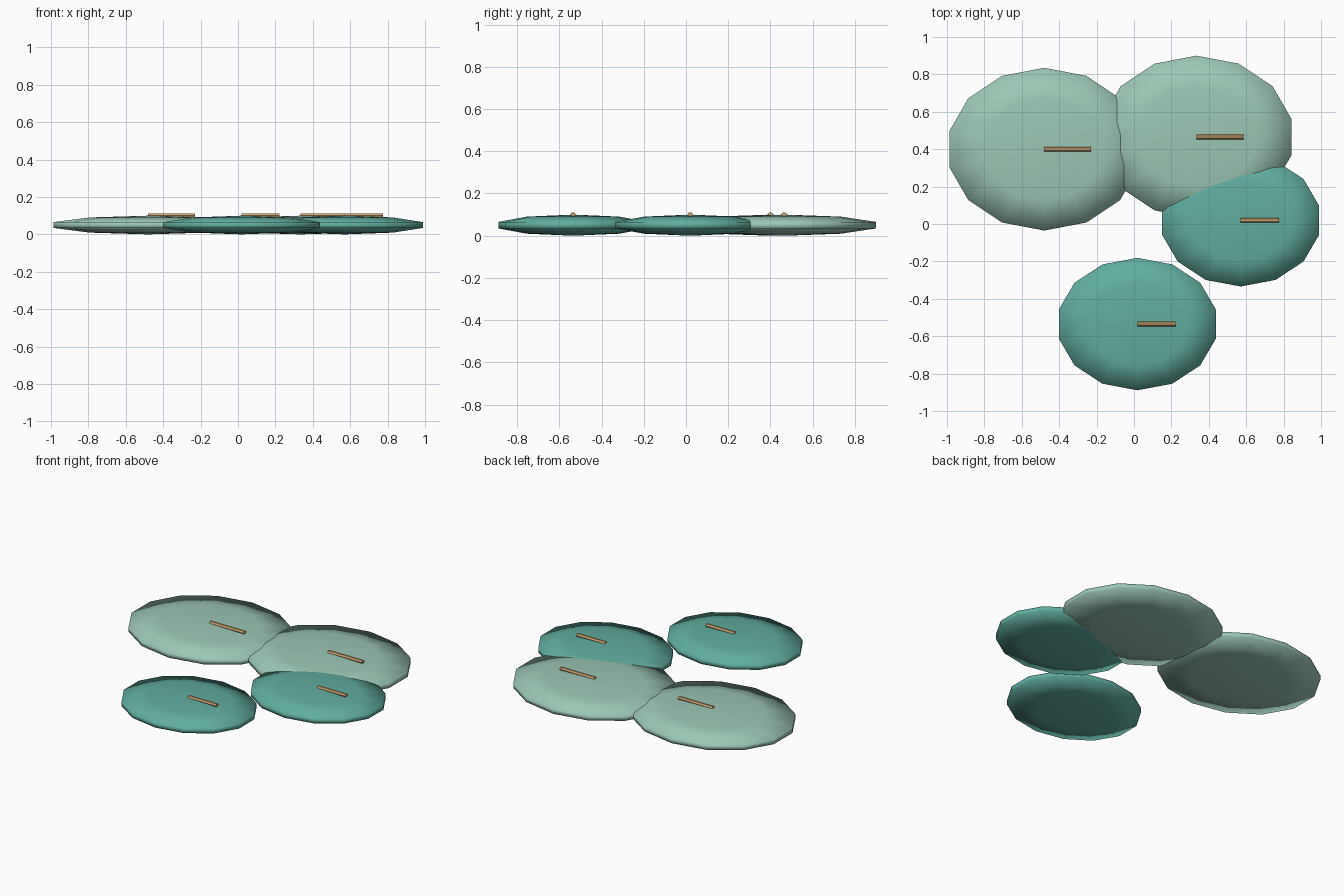
import bpy
from math import pi

if "Cube" in bpy.data.objects:
    bpy.data.objects.remove(bpy.data.objects["Cube"])


def material(name, rgb):
    m = bpy.data.materials.new(name)
    m.diffuse_color = (*rgb, 1)
    m.use_nodes = True
    m.node_tree.nodes["Principled BSDF"].inputs["Base Color"].default_value = m.diffuse_color
    return m


sage = material("sage", (0.33, 0.57, 0.46))
teal = material("teal", (0.12, 0.42, 0.35))
tan = material("tan", (0.60, 0.38, 0.17))


def pad(name, x, y, rx, ry, mat):
    # flattened low-poly sphere, five rings leave a narrow upright rim
    bpy.ops.mesh.primitive_uv_sphere_add(segments=14, ring_count=5, radius=1,
                                         location=(x, y, 0.05))
    ob = bpy.context.object
    ob.name = name
    ob.scale = (rx / 0.951, ry / 0.951, 0.05)
    bpy.ops.object.transform_apply(location=False, rotation=False, scale=True)
    bpy.ops.object.shade_smooth()
    ob.data.materials.append(mat)


def stem(name, x, y, length):
    # thin six-sided rod lying along x on top of the pad
    bpy.ops.mesh.primitive_cylinder_add(vertices=6, radius=0.0125, depth=length,
                                        location=(x, y, 0.1), rotation=(0, pi / 2, 0))
    ob = bpy.context.object
    ob.name = name
    ob.data.materials.append(tan)


# two large sage leaves at the back, two smaller teal leaves in front
leaves = [
    ("back_left", -0.48, 0.40, 0.52, 0.435, 0.25, sage),
    ("back_right", 0.335, 0.465, 0.52, 0.435, 0.25, sage),
    ("front_right", 0.57, 0.02, 0.43, 0.354, 0.205, teal),
    ("front_left", 0.018, -0.535, 0.43, 0.354, 0.205, teal),
]
for name, x, y, rx, ry, length, mat in leaves:
    pad(name + "_leaf", x, y, rx, ry, mat)
    stem(name + "_stem", x + length / 2, y, length)
